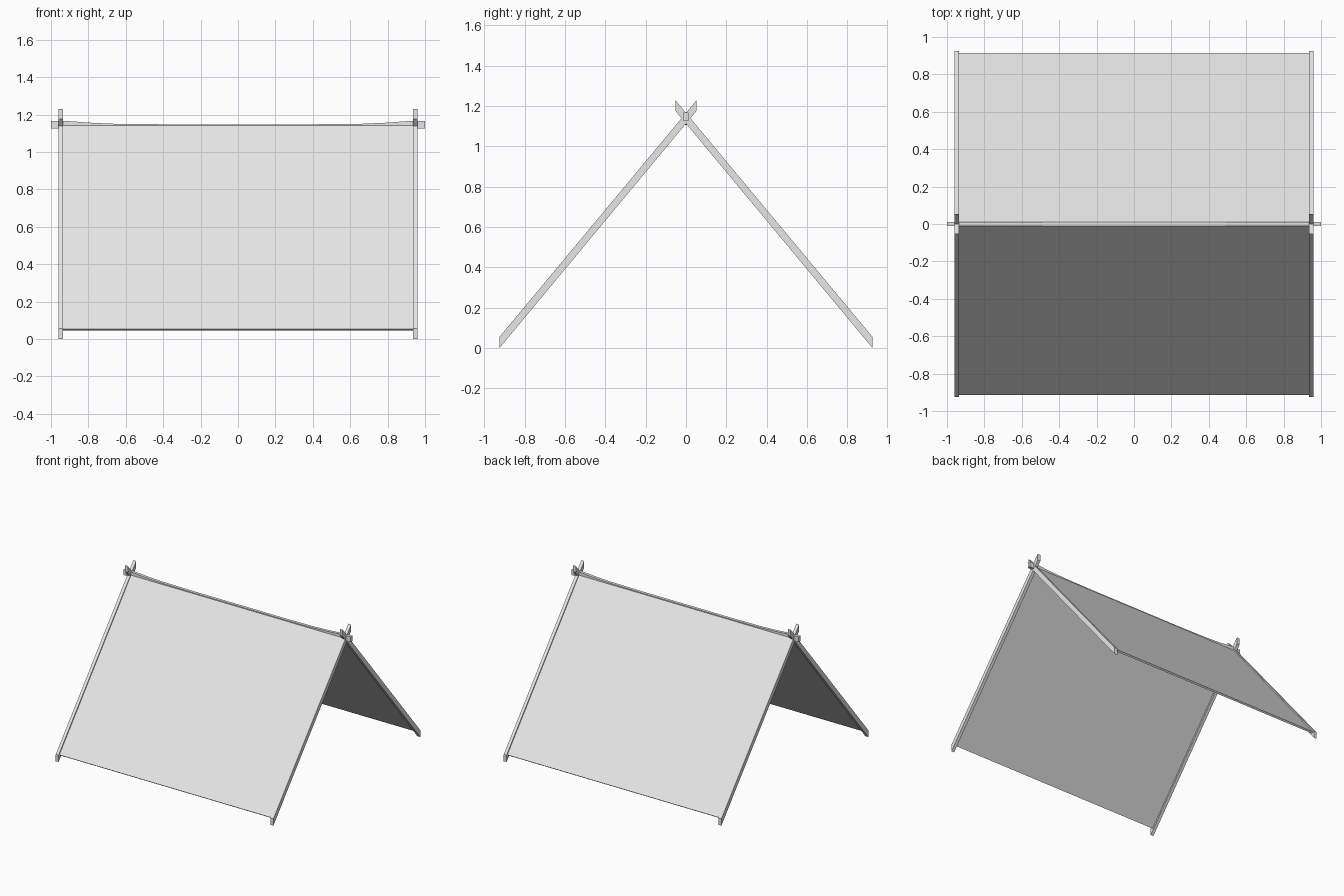
import bpy
import bmesh

cube = bpy.data.objects.get("Cube")
if cube:
    bpy.data.objects.remove(cube, do_unlink=True)

grey = bpy.data.materials.new("light_grey")
grey.use_nodes = True
grey.diffuse_color = (0.8, 0.8, 0.8, 1)
grey.node_tree.nodes["Principled BSDF"].inputs["Base Color"].default_value = (0.8, 0.8, 0.8, 1)


def loft(name, sections):
    """Join matching rings of points into a closed flat-faced solid."""
    bm = bmesh.new()
    rings = [[bm.verts.new(p) for p in ring] for ring in sections]
    for a, b in zip(rings, rings[1:]):
        for i in range(len(a)):
            j = (i + 1) % len(a)
            bm.faces.new((a[i], a[j], b[j], b[i]))
    bm.faces.new(rings[0])
    bm.faces.new(rings[-1])
    bmesh.ops.recalc_face_normals(bm, faces=bm.faces)
    mesh = bpy.data.meshes.new(name)
    bm.to_mesh(mesh)
    bm.free()
    mesh.materials.append(grey)
    obj = bpy.data.objects.new(name, mesh)
    bpy.context.collection.objects.link(obj)


def prism(name, profile, x0, x1):
    loft(name, [[(x, y, z) for y, z in profile] for x in (x0, x1)])


# Side profiles for the front slope; the back slope mirrors them
pole = [(-0.925, 0), (-0.925, 0.055), (0.053, 1.23), (0.053, 1.177)]
cloth = [(-0.915, 0.054), (-0.904, 0.045), (-0.002, 1.132), (-0.012, 1.141)]

for side, flip in (("front", 1), ("back", -1)):
    def turned(profile):
        return [(y * flip, z) for y, z in profile]
    # Crossed poles at both ends
    prism(side + "_pole_left", turned(pole), 0.935, 0.96)
    prism(side + "_pole_right", turned(pole), -0.96, -0.935)
    # Cloth panel stretched between the poles
    prism(side + "_cloth", turned(cloth), -0.937, 0.937)

# Ridge beam, dipping slightly between the pole crossings
half = [(1.0, 0), (0.93, 0), (0.8, 0.01), (0.67, 0.016), (0.4, 0.019)]
stations = half + [(-x, dip) for x, dip in reversed(half)]
loft("ridge_beam", [
    [(x, y, z - dip) for y, z in ((-0.012, 1.125), (0.012, 1.125), (0.012, 1.167), (-0.012, 1.167))]
    for x, dip in stations])
